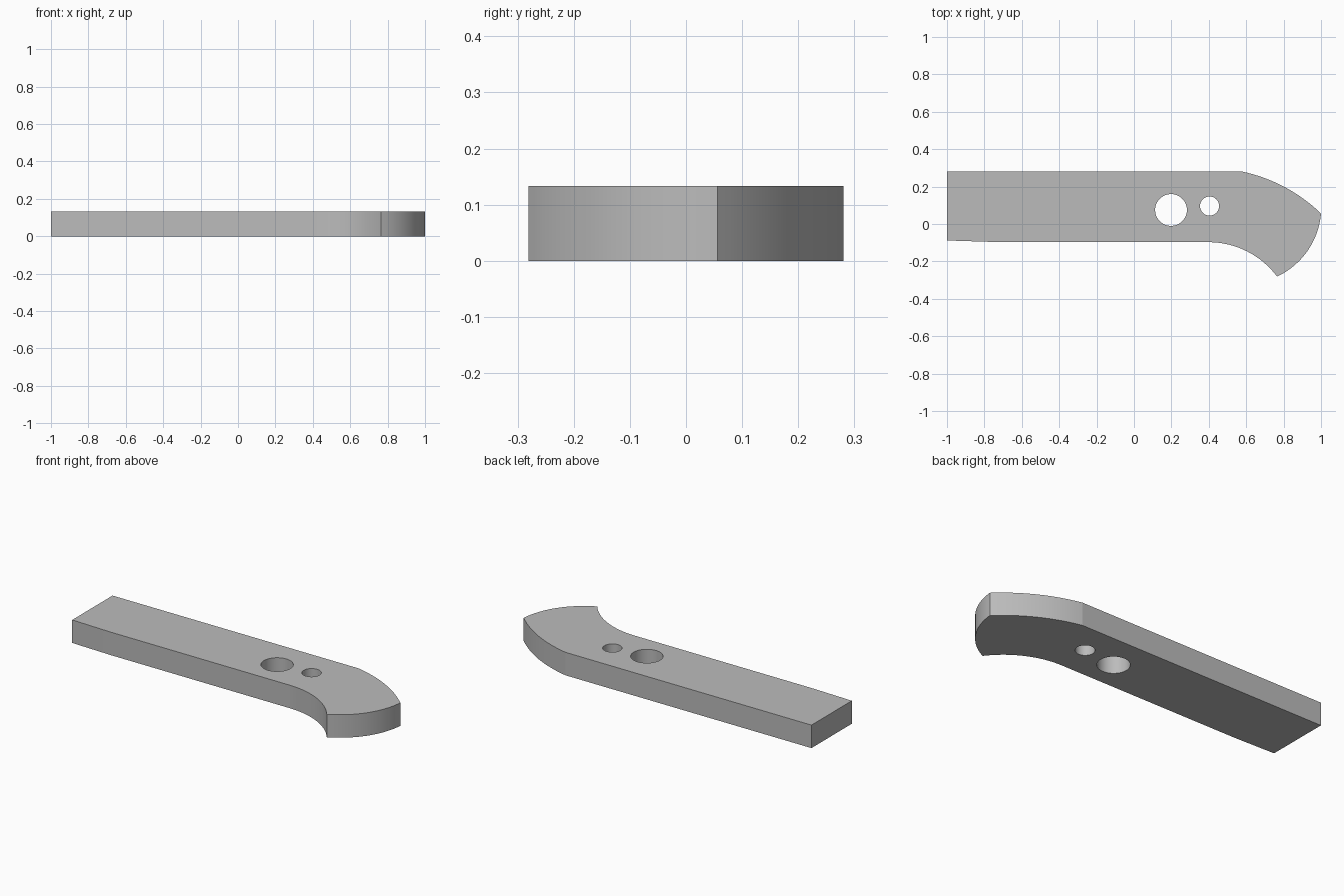
import bpy, bmesh, math
from mathutils import Vector

cube = bpy.data.objects.get("Cube")
if cube:
    bpy.data.objects.remove(cube, do_unlink=True)

THICK = 0.133


def arc(a, b, sagitta, n=16):
    """Points from a up to (not including) b, bulging left of travel by sagitta."""
    a, b = Vector(a), Vector(b)
    half = (b - a).length / 2
    along = (b - a).normalized()
    left = Vector((-along.y, along.x))
    radius = (half ** 2 + sagitta ** 2) / (2 * abs(sagitta))
    sign = math.copysign(1, sagitta)
    centre = (a + b) / 2 + left * (sagitta - sign * radius)
    sweep = 2 * math.asin(half / radius)
    points = []
    for i in range(n):
        t = sweep * (i / n - 0.5)
        points.append(centre + along * radius * math.sin(t)
                      + left * sign * radius * math.cos(t))
    return points


def circle(x, y, r, n=48):
    return [Vector((x + r * math.cos(math.tau * i / n),
                    y + r * math.sin(math.tau * i / n))) for i in range(n)]


# Outline, counterclockwise: handle, hooked throat, curved nose, sloping back
throat, tip, nose, shoulder = (0.40, -0.097), (0.765, -0.281), (1, 0.056), (0.575, 0.281)
outline = [Vector((-1, 0.281)), Vector((-1, -0.088)), Vector((-0.75, -0.096))]
outline += arc(throat, tip, 0.048)
outline += arc(tip, nose, -0.055)
outline += arc(nose, shoulder, -0.034)
outline.append(Vector(shoulder))

# Flat plate with two round holes, pushed up to full thickness
bm = bmesh.new()
edges = []
for loop in (outline, circle(0.198, 0.075, 0.085), circle(0.404, 0.096, 0.051)):
    verts = [bm.verts.new((p.x, p.y, 0)) for p in loop]
    edges += [bm.edges.new((v, verts[i - 1])) for i, v in enumerate(verts)]
bmesh.ops.triangle_fill(bm, edges=edges, use_beauty=True, normal=(0, 0, 1))
top = bmesh.ops.extrude_face_region(bm, geom=bm.faces[:], use_keep_orig=True)
bmesh.ops.translate(bm, vec=(0, 0, THICK),
                    verts=[g for g in top["geom"] if isinstance(g, bmesh.types.BMVert)])
bmesh.ops.recalc_face_normals(bm, faces=bm.faces[:])
bmesh.ops.dissolve_limit(bm, angle_limit=0.001, verts=[], edges=bm.edges[:])

mesh = bpy.data.meshes.new("hooked_plate")
bm.to_mesh(mesh)
bm.free()
plate = bpy.data.objects.new("hooked_plate", mesh)
bpy.context.collection.objects.link(plate)

# Plain grey
grey = bpy.data.materials.new("plain grey")
grey.use_nodes = True
colour = (0.5, 0.5, 0.5, 1)
grey.diffuse_color = colour
grey.node_tree.nodes["Principled BSDF"].inputs["Base Color"].default_value = colour
mesh.materials.append(grey)

bpy.ops.object.select_all(action="DESELECT")
plate.select_set(True)
bpy.context.view_layer.objects.active = plate
bpy.ops.object.shade_smooth_by_angle(angle=math.radians(12))
